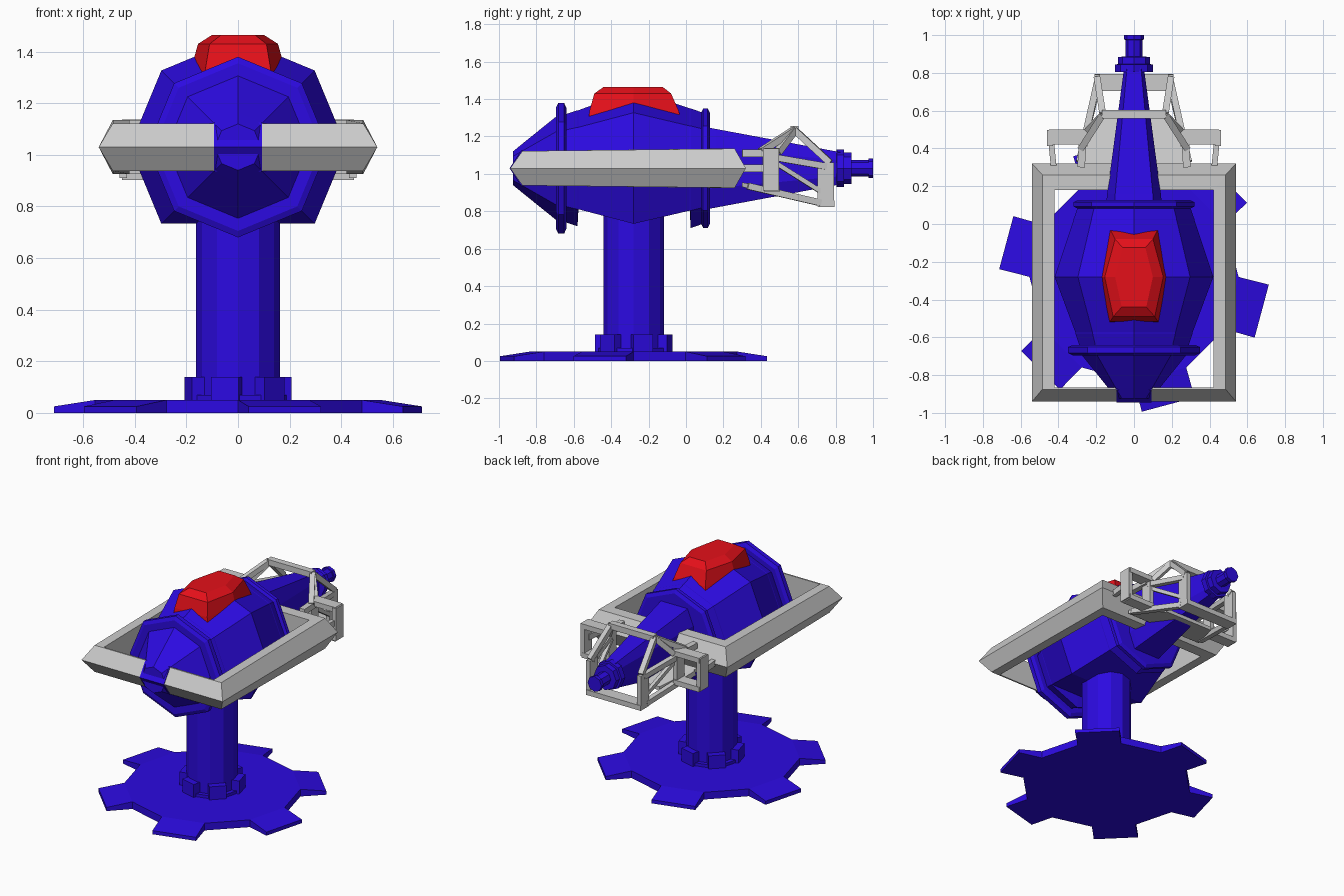
import bpy, bmesh
from math import sin, cos, radians
from mathutils import Vector

if "Cube" in bpy.data.objects:
    bpy.data.objects.remove(bpy.data.objects["Cube"])


def material(name, rgb):
    m = bpy.data.materials.new(name)
    m.diffuse_color = (*rgb, 1)
    m.use_nodes = True
    m.node_tree.nodes["Principled BSDF"].inputs["Base Color"].default_value = m.diffuse_color
    return m


BLUE = material("blue", (0.025, 0.003, 0.75))
RED = material("red", (0.78, 0.005, 0.01))
CY, CZ = -0.28, 1.03      # pillar axis in y, gun axis in z


def finish(name, bm, mat=None):
    bmesh.ops.recalc_face_normals(bm, faces=bm.faces)
    me = bpy.data.meshes.new(name)
    bm.to_mesh(me)
    bm.free()
    ob = bpy.data.objects.new(name, me)
    bpy.context.collection.objects.link(ob)
    if mat:
        me.materials.append(mat)
    return ob


def add_loft(bm, rings, closed=False):
    vs = [[bm.verts.new(p) for p in r] for r in rings]
    n = len(vs[0])
    pairs = list(zip(vs, vs[1:])) + ([(vs[-1], vs[0])] if closed else [])
    for a, b in pairs:
        for i in range(n):
            j = (i + 1) % n
            bm.faces.new((a[i], a[j], b[j], b[i]))
    if not closed:
        bm.faces.new(vs[0])
        bm.faces.new(vs[-1])


def loft(name, rings, mat=None, closed=False):
    bm = bmesh.new()
    add_loft(bm, rings, closed)
    return finish(name, bm, mat)


def oct_y(y, r):
    """Octagon around the gun axis with a corner on top."""
    return [(r * cos(radians(45 * k)), y, CZ + r * sin(radians(45 * k))) for k in range(8)]


def circle_z(z, r, n=12):
    return [(r * cos(radians(360 / n * k)), CY + r * sin(radians(360 / n * k)), z) for k in range(n)]


def polar(ang, along, side, z):
    a = radians(ang)
    return (along * cos(a) - side * sin(a), CY + along * sin(a) + side * cos(a), z)


# six-toothed base plate, teeth sloping down at the tips
low, high = [], []
for k in range(6):
    a = 60 * k - 15
    for along, side, top in ((0.535, -0.143, 0.05), (0.70, -0.145, 0.025),
                             (0.70, 0.145, 0.025), (0.535, 0.143, 0.05)):
        low.append(polar(a, along, side, 0))
        high.append(polar(a, along, side, top))
bm = bmesh.new()
lo = [bm.verts.new(p) for p in low]
hi = [bm.verts.new(p) for p in high]
for i in range(24):
    j = (i + 1) % 24
    bm.faces.new((lo[i], lo[j], hi[j], hi[i]))
bm.faces.new(lo)
bm.faces.new([v for i, v in enumerate(hi) if i % 4 in (0, 3)])
for k in range(6):
    bm.faces.new(hi[4 * k:4 * k + 4])
finish("base_plate", bm, BLUE)

# pillar with foot ring and lugs
loft("pillar", [circle_z(0.04, 0.162), circle_z(0.85, 0.162)], BLUE)
loft("foot_ring", [circle_z(0.04, 0.19), circle_z(0.07, 0.19)], BLUE)
bm = bmesh.new()
for k in range(6):
    a = 60 * k + 15
    add_loft(bm, [[polar(a, r, s, z) for r, s in ((0.14, -0.055), (0.2, -0.055), (0.2, 0.055), (0.14, 0.055))]
                  for z in (0.045, 0.14)])
finish("foot_lugs", bm, BLUE)

# main hull, underside flattened between the flanges
rings = []
for y, r, flat in ((-0.67, 0.28, 0), (-0.58, 0.31, 0), (-0.575, 0.31, 1), (CY, 0.42, 1),
                   (0.02, 0.32, 1), (0.025, 0.32, 0), (0.11, 0.29, 0)):
    o = oct_y(y, r)
    if flat:
        o[6] = (0, y, o[5][2])
    rings.append(o)
loft("hull", rings, BLUE)
loft("nose", [oct_y(y, r) for y, r in ((-0.66, 0.285), (-0.69, 0.28), (-0.87, 0.135), (-0.925, 0.09))], BLUE)

# flanges at both ends of the hull
for name, y0, y1, r in (("front_flange", -0.695, -0.64, 0.35), ("rear_flange", 0.08, 0.128, 0.32)):
    loft(name, [oct_y(y0, r - 0.025), oct_y(y0 + 0.012, r), oct_y(y1 - 0.012, r), oct_y(y1, r - 0.025)], BLUE)


# tapered barrel
def barrel_ring(y, x, z):
    return [(sx * x, y, CZ + sz * z) for sx, sz in
            ((1, -0.5), (1, 0.5), (0.7, 1), (-0.7, 1), (-1, 0.5), (-1, -0.5), (-0.7, -1), (-1 + 1.7, -1))]


loft("barrel", [barrel_ring(y, x, z) for y, x, z in ((0.08, 0.15, 0.225), (0.16, 0.142, 0.21), (0.83, 0.052, 0.085))], BLUE)
# muzzle collars and tube
loft("muzzle", [oct_y(y, r) for y, r in (
    (0.805, 0.055), (0.806, 0.1), (0.845, 0.1), (0.846, 0.085), (0.885, 0.085), (0.886, 0.045),
    (0.975, 0.045), (0.976, 0.053), (1.0, 0.053))], BLUE)

# red canopy
rings = []
for z, xe, xm, xb, yf, yb in ((1.30, 0.13, 0.19, 0.13, -0.52, -0.03), (1.34, 0.125, 0.18, 0.12, -0.515, -0.04),
                              (1.43, 0.11, 0.155, 0.1, -0.49, -0.08), (1.465, 0.065, 0.1, 0.06, -0.44, -0.125)):
    rings.append([(-xe, yf, z), (xe, yf, z), (xm, CY, z), (xb, yb, z), (-xb, yb, z), (-xm, CY, z)])
loft("canopy", rings, RED)

# rectangular guard frame with a pointed outer edge
prof = ((0.54, -0.94, 0.32, 0), (0.485, -0.875, 0.26, 1), (0.42, -0.865, 0.18, 1),
        (0.42, -0.865, 0.18, -1), (0.485, -0.875, 0.26, -1))
rings = []
for sx, back in ((-1, 0), (1, 0), (1, 1), (-1, 1)):
    h = 0.105 if back else 0.092
    rings.append([(sx * x, yb if back else yf, CZ + s * h) for x, yf, yb, s in prof])
loft("guard_frame", rings, closed=True)
# blue clamp in the middle of the front bar
loft("frame_clamp", [[(x, y, CZ + z) for y, z in ((-0.944, 0), (-0.878, 0.096), (-0.83, 0.096), (-0.83, -0.096), (-0.878, -0.096))]
                     for x in (-0.093, 0.093)], BLUE)

# muzzle cage
cage = bmesh.new()


def bar(p, q, w=0.035, h=0.035):
    """Box beam from p to q; w runs across, h runs up (or along y for posts)."""
    p, q = Vector(p), Vector(q)
    d = (q - p).normalized()
    ref = Vector((0, 1, 0)) if abs(d.z) > 0.9 else Vector((0, 0, 1))
    side = d.cross(ref).normalized()
    up = side.cross(d)
    add_loft(cage, [[c + side * a * w / 2 + up * b * h / 2 for a, b in ((-1, -1), (1, -1), (1, 1), (-1, 1))]
                    for c in (p, q)])


bar((-0.17, 0.58, 1.235), (0.17, 0.58, 1.235), 0.045, 0.04)      # arch top
bar((-0.21, 0.75, 0.84), (0.21, 0.75, 0.84), 0.09, 0.035)        # lower front bar
for s in (-1, 1):
    bar((s * 0.195, 0.747, 0.825), (s * 0.195, 0.747, 1.06), 0.03, 0.088)   # front post
    bar((s * 0.165, 0.58, 1.235), (s * 0.195, 0.77, 1.06))                  # arch to post
    bar((s * 0.165, 0.58, 1.235), (s * 0.28, 0.40, 1.12))                   # arch to shoulder
    bar((s * 0.165, 0.58, 1.235), (s * 0.25, 0.49, 1.115))
    bar((s * 0.195, 0.75, 1.04), (s * 0.26, 0.46, 1.09))                    # upper side rail
    bar((s * 0.195, 0.72, 0.845), (s * 0.29, 0.33, 0.935))                  # lower side rail
    bar((s * 0.195, 0.73, 0.9), (s * 0.25, 0.46, 1.07), 0.025, 0.025)       # diagonal
    bar((s * 0.26, 0.45, 0.92), (s * 0.26, 0.45, 1.12), 0.03, 0.08)         # inner wing post
    bar((s * 0.445, 0.455, 0.91), (s * 0.445, 0.455, 1.135), 0.03, 0.085)   # outer wing post
    bar((s * 0.25, 0.46, 1.12), (s * 0.45, 0.46, 1.12), 0.08, 0.035)        # wing top
    bar((s * 0.25, 0.46, 0.92), (s * 0.45, 0.46, 0.92), 0.08, 0.035)        # wing bottom
    bar((s * 0.28, 0.30, 1.11), (s * 0.27, 0.46, 1.11), 0.04, 0.04)         # ties to the frame
    bar((s * 0.42, 0.25, 1.03), (s * 0.44, 0.45, 1.03), 0.03, 0.04)
# floor plate of the cage
add_loft(cage, [[(sx * x, y, z + dz) for sx, dz in ((-1, 0), (1, 0), (1, 0.025), (-1, 0.025))]
                for x, y, z in ((0.3, 0.3, 0.93), (0.19, 0.56, 0.87))])
finish("muzzle_cage", cage)
